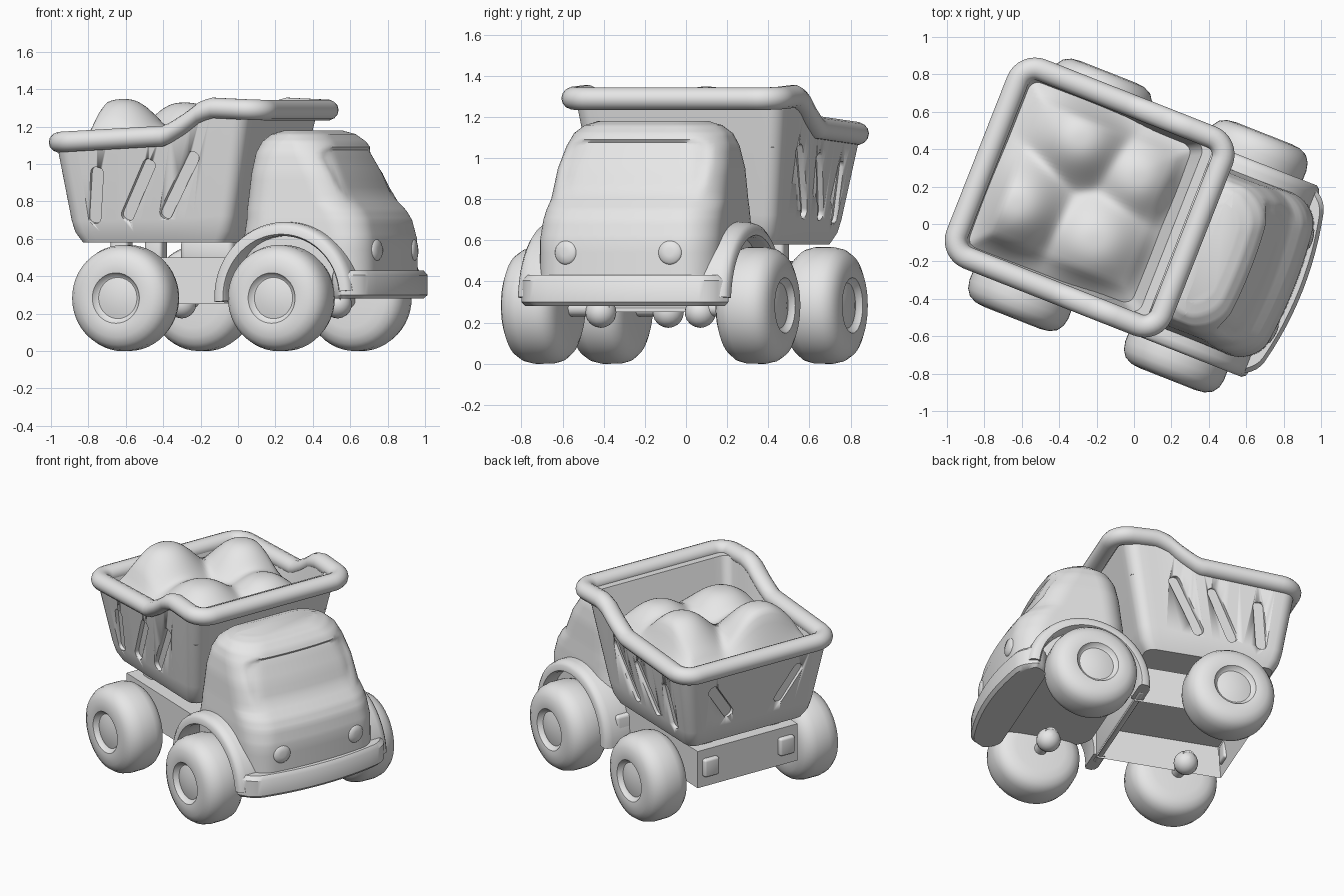
import bpy, bmesh, math
from mathutils import Vector, Matrix

if "Cube" in bpy.data.objects:
    bpy.data.objects.remove(bpy.data.objects["Cube"])

YAW = math.radians(-21.5)          # the truck stands turned: local +x is forward
grey = bpy.data.materials.new("plain_grey")
grey.diffuse_color = (0.8, 0.8, 0.8, 1)
grey.use_nodes = True
grey.node_tree.nodes["Principled BSDF"].inputs["Base Color"].default_value = grey.diffuse_color


def finish(bm, name, angle=40):
    bmesh.ops.recalc_face_normals(bm, faces=bm.faces)
    me = bpy.data.meshes.new(name)
    bm.to_mesh(me)
    bm.free()
    ob = bpy.data.objects.new(name, me)
    bpy.context.collection.objects.link(ob)
    me.materials.append(grey)
    ob.rotation_euler.z = YAW
    bpy.ops.object.select_all(action='DESELECT')
    ob.select_set(True)
    bpy.context.view_layer.objects.active = ob
    bpy.ops.object.shade_smooth_by_angle(angle=math.radians(angle))
    return ob


def loft(name, rings, closed=False, angle=40):
    """Skin a list of equally long point rings."""
    bm = bmesh.new()
    vs = [[bm.verts.new(p) for p in r] for r in rings]
    n = len(rings[0])
    for i in range(len(vs) if closed else len(vs) - 1):
        a, b = vs[i], vs[(i + 1) % len(vs)]
        for j in range(n):
            bm.faces.new((a[j], a[(j + 1) % n], b[(j + 1) % n], b[j]))
    if not closed:
        bm.faces.new(vs[0])
        bm.faces.new(vs[-1])
    return finish(bm, name, angle)


def rounded(u0, u1, v0, v1, r, subs=12, arc=6):
    """Rounded rectangle with subdivided sides, counter-clockwise."""
    cs = [(u1 - r, v1 - r), (u0 + r, v1 - r), (u0 + r, v0 + r), (u1 - r, v0 + r)]
    pts = []
    for k, (cx, cy) in enumerate(cs):
        for i in range(arc + 1):
            a = math.pi / 2 * (k + i / arc)
            pts.append(Vector((cx + r * math.cos(a), cy + r * math.sin(a))))
        a = math.pi / 2 * (k + 1)
        nx, ny = cs[(k + 1) % 4]
        p = pts[-1]
        q = Vector((nx + r * math.cos(a), ny + r * math.sin(a)))
        pts += [p.lerp(q, i / subs) for i in range(1, subs)]
    return pts


def box(name, lo, hi, bevel=0.02, hollow=0):
    lo, hi = Vector(lo), Vector(hi)
    bm = bmesh.new()
    bmesh.ops.create_cube(bm, size=1, matrix=Matrix.Translation((lo + hi) / 2)
                          @ Matrix.Diagonal((*(hi - lo), 1)))
    if hollow:                     # open underside
        f = min(bm.faces, key=lambda f: f.calc_center_median().z)
        bmesh.ops.inset_region(bm, faces=[f], thickness=0.04)
        bmesh.ops.translate(bm, verts=f.verts, vec=(0, 0, hollow))
    else:
        bmesh.ops.bevel(bm, geom=bm.edges[:], offset=bevel, segments=3,
                        affect='EDGES', profile=0.5)
    return finish(bm, name)


def lathe(name, center, axis, profile, seg=40, angle=40):
    """Revolve (distance along axis, radius) pairs."""
    m = Matrix.Translation(center) @ Vector((0, 0, 1)).rotation_difference(Vector(axis)).to_matrix().to_4x4()
    rings = [[m @ Vector((r * math.cos(t), r * math.sin(t), d))
              for t in (2 * math.pi * i / seg for i in range(seg))] for d, r in profile]
    return loft(name, rings, angle=angle)


def table(rows, t):
    """Linear lookup in (key, value) rows."""
    if t <= rows[0][0]:
        return rows[0][1]
    for (a, x), (b, y) in zip(rows, rows[1:]):
        if t <= b:
            return x + (y - x) * (t - a) / (b - a)
    return rows[-1][1]


# Cab: stacked rounded sections (z, back, front, half width, corner radius)
cab_rows = [(.36, .16, .925, .46, .14), (.60, .17, .92, .465, .15), (.70, .18, .895, .46, .16),
            (.75, .18, .865, .455, .16), (.80, .185, .815, .45, .16), (.95, .20, .75, .44, .16),
            (1.06, .215, .69, .42, .17), (1.12, .24, .65, .395, .17), (1.16, .28, .60, .35, .16),
            (1.18, .34, .53, .28, .12)]
rings = []
for a, b in zip(cab_rows, cab_rows[1:]):
    for k in range(4 if b is not cab_rows[-1] else 5):
        z, u0, u1, w, r = (x + (y - x) * k / 4 for x, y in zip(a, b))
        ring = []
        for p in rounded(u0, u1, -w, w, r, 18, 10):
            u, v = p
            if u > .4:
                u -= .2 * v * v * min(1, (u - .4) / .15)    # bowed front
                q = (abs(v) / .37) ** 6 + (abs(z - .95) / .135) ** 6
                u -= .022 * max(0, min(1, (1.25 - q) / .5)) * (u > .5)  # sunken windscreen
            ring.append((u, v, z))
        rings.append(ring)
loft("cab", rings, angle=60)

# Bumper with bowed front
rings = []
for z, d in ((.28, .02), (.30, 0), (.405, 0), (.43, .02)):
    rings.append([(p.x - .27 * p.y ** 2 * max(0, min(1, (p.x - .8) / .1)), p.y, z)
                  for p in rounded(.72, .97 - d, -.54 + d, .54 - d, .11, 12)])
loft("bumper", rings)

for s, side in ((-1, "right"), (1, "left")):
    # Headlight
    lathe("headlight_" + side, (.88, s * .27, .54), (1, s * .12, .05),
          [(-.03, .065), (.02, .063), (.035, .05), (.04, .02)], 24)
    # Wheel arch
    rings = []
    for i in range(33):
        t = math.radians(5 + 179 * i / 32)
        rings.append([(.465 + r * math.cos(t), s * v, .29 + r * math.sin(t)) for r, v in
                      ((.325, .36), (.325, .53), (.335, .55), (.37, .55), (.39, .535), (.40, .50), (.40, .36))])
    loft("wheel_arch_" + side, rings)
    # Wheels with shallow hubs, stub axles and axle balls
    for u, end in ((.47, "front"), (-.425, "rear")):
        lathe(f"{end}_wheel_{side}", (u, s * .56, .283), (0, s, 0),
              [(-.145, .05), (-.145, .16), (-.138, .21), (-.12, .247), (-.09, .272), (-.05, .283), (.04, .284),
               (.085, .274), (.12, .25), (.14, .21), (.146, .16), (.143, .135), (.12, .12),
               (.115, .11), (.125, .07), (.13, .02)], 48)
        lathe(f"{end}_axle_{side}", (u, 0, .27), (0, s, 0), [(.2, .04), (.45, .04)], 16)
        lathe(f"{end}_axle_ball_{side}", (u, s * .26, .25), (0, s, 0),
              [(.075 * -math.cos(a), .075 * math.sin(a) + .001) for a in (math.pi * k / 10 for k in range(11))], 20)
    # Tail light and bed rest
    box("tail_light_" + side, (-.72, s * .28 - .055, .32), (-.66, s * .28 + .055, .44), .015)
    box("bed_rest_" + side, (-.62, s * .25 - .05, .47), (-.52, s * .25 + .05, .62))

# Chassis
box("chassis", (-.69, -.37, .25), (.12, .37, .50), hollow=.2)
box("rear_skirt", (.075, -.46, .26), (.125, .46, .46))
box("bed_pivot", (-.25, -.22, .47), (.05, .22, .60), .03)

# Dump bed: tapered tub whose top edge steps up toward the front
VC = .045
step = [(-.87, 1.115), (-.22, 1.15), (-.10, 1.22), (-.02, 1.28), (.05, 1.30), (.38, 1.285)]


def tub_ring(u0, u1, w, r, t, base=.62):
    return [(p.x, p.y + VC, base + t * (table(step, p.x) - base)) for p in rounded(u0, u1, -w, w, r, 16)]


tub = loft("dump_bed", [
    [(p.x, p.y + VC, .58) for p in rounded(-.76, .07, -.425, .425, .06, 16)],
    tub_ring(-.795, .11, .455, .07, .03), tub_ring(-.81, .13, .47, .07, .15),
    tub_ring(-.87, .25, .55, .08, 1), tub_ring(-.805, .20, .49, .06, 1),
    [(p.x, p.y + VC, .85) for p in rounded(-.74, .08, -.42, .42, .05, 16)]])

# Slanted grooves cut into the sides and tail of the bed
grooves = [((u0, VC + s * (w0 + .012), z0), (u1, VC + s * (w1 + .012), z1), (0, s, 0))
           for u0, z0, w0, u1, z1, w1 in ((-.66, .68, .47, -.62, .98, .525), (-.48, .70, .47, -.31, 1.02, .525),
                                          (-.26, .71, .47, -.06, 1.06, .52)) for s in (-1, 1)]
grooves += [((-.835, VC + s * .17, .76), (-.862, VC + s * .33, .99), (-1, 0, 0)) for s in (-1, 1)]
for i, (a, b, n) in enumerate(grooves):
    a, b, n = Vector(a), Vector(b), Vector(n)
    d = (b - a).normalized()
    side = d.cross(n).normalized()
    out = side.cross(d).normalized()
    length = (b - a).length
    outline = [p.x * d + p.y * side + (a + b) / 2
               for p in rounded(-length / 2, length / 2, -.036, .036, .03, 2, 4)]
    cutter = loft(f"groove_cutter_{i}", [[p + out * h for p in outline] for h in (-.035, .05)])
    cutter.hide_render = True
    cutter.hide_viewport = True
    mod = tub.modifiers.new("groove", 'BOOLEAN')
    mod.operation = 'DIFFERENCE'
    mod.solver = 'EXACT'
    mod.object = cutter

# Rolled rim following the stepped edge
path = rounded(-.86, .315, -.54, .54, .10, 24, 8)
rings = []
for i, p in enumerate(path):
    tan = path[(i + 1) % len(path)] - path[i - 1]
    out = Vector((tan.y, -tan.x)).normalized()
    z = table(step, p.x)
    rings.append([(p.x + .06 * math.cos(t) * out.x, p.y + VC + .06 * math.cos(t) * out.y, z + .056 * math.sin(t))
                  for t in (2 * math.pi * k / 14 for k in range(14))])
loft("bed_rim", rings, closed=True, angle=60)

# Heaped load: four broad soft mounds (u, v, height, spread)
mounds = [(-.62, -.13, .25, .25), (-.43, .32, .23, .24), (-.07, .24, .15, .21), (-.16, -.16, .17, .24)]
bm = bmesh.new()
bmesh.ops.create_grid(bm, x_segments=48, y_segments=48, size=1)
for v in bm.verts:
    e = max(abs(v.co.x), abs(v.co.y))
    x, y = -.305 + .50 * v.co.x, VC + .49 * v.co.y
    h = sum((k * math.exp(-(((x - a) ** 2 + (y - b) ** 2) / (s * s)) ** 1.3)) ** 4
            for a, b, k, s in mounds) ** .25
    v.co = (x, y, 1.10 + h * min(1, (1 - e) / .25 + .1) - .05 * e ** 6)
finish(bm, "load", 80)
